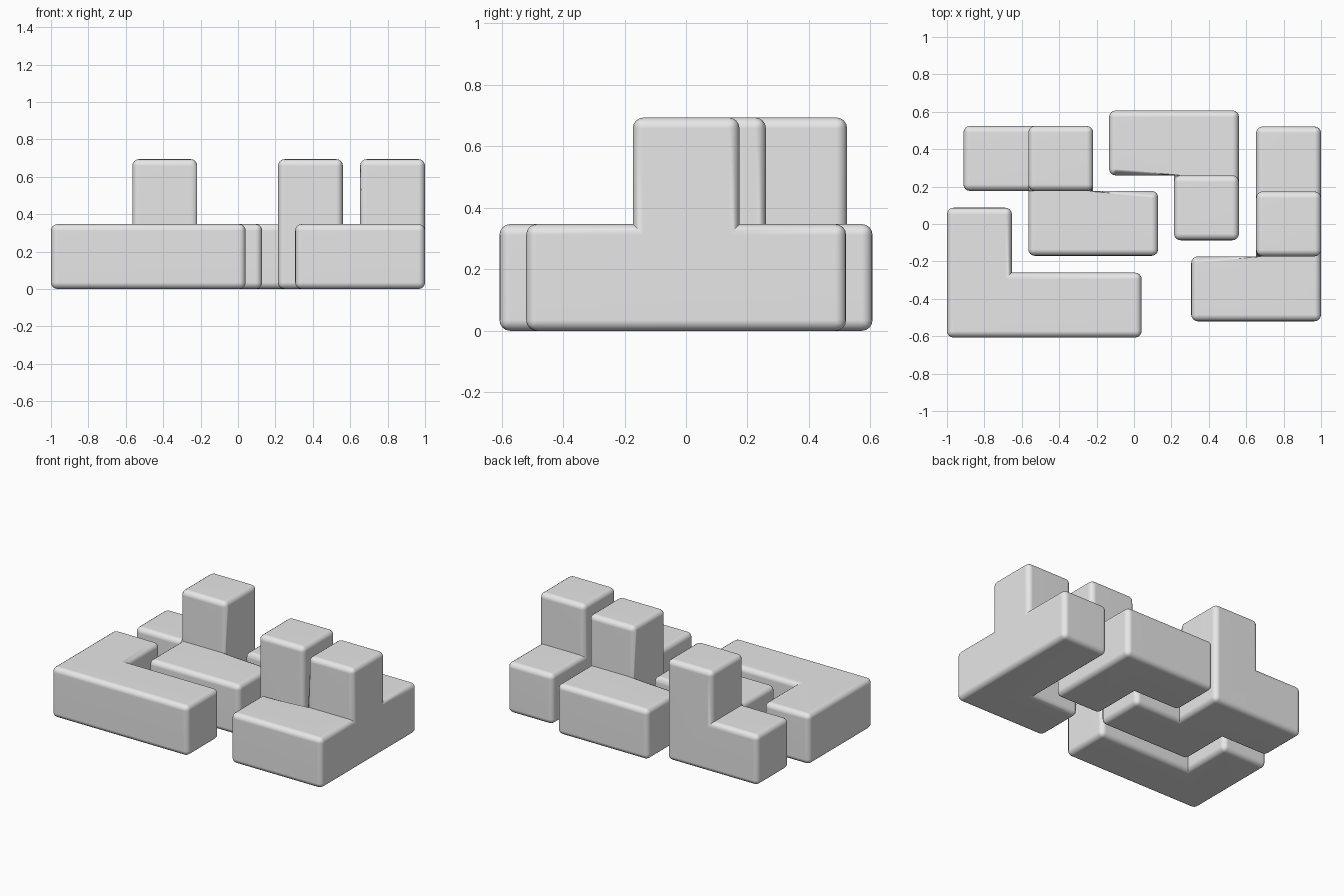
import bpy
import bmesh
import math
from mathutils import Vector

if "Cube" in bpy.data.objects:
    bpy.data.objects.remove(bpy.data.objects["Cube"], do_unlink=True)

CELL = 0.347      # edge length of one puzzle cell
ROUND = 0.035     # radius of the rounded edges

grey = bpy.data.materials.new("light_grey")
grey.use_nodes = True
grey.diffuse_color = (0.8, 0.8, 0.8, 1)
grey.node_tree.nodes["Principled BSDF"].inputs["Base Color"].default_value = (0.8, 0.8, 0.8, 1)


def add_cell_walls(bm, cell, cells):
    """Add the sides of one cell that no neighbouring cell covers."""
    centre = Vector(cell) + Vector((0.5, 0.5, 0.5))
    for axis in range(3):
        for sign in (-1, 1):
            normal = Vector((0, 0, 0))
            normal[axis] = sign
            if tuple(int(c + n) for c, n in zip(cell, normal)) in cells:
                continue
            u = Vector((0, 0, 0))
            u[(axis + 1) % 3] = 0.5
            v = normal.cross(u)
            middle = centre + normal * 0.5
            corners = (middle - u - v, middle + u - v, middle + u + v, middle - u + v)
            bm.faces.new([bm.verts.new(c * CELL) for c in corners])


def puzzle_piece(name, x, y, cells):
    """Join cells into one block with rounded outer edges and crisp inner ones."""
    bm = bmesh.new()
    for cell in cells:
        add_cell_walls(bm, cell, cells)
    bmesh.ops.remove_doubles(bm, verts=bm.verts, dist=0.001)
    bmesh.ops.recalc_face_normals(bm, faces=bm.faces)
    bmesh.ops.dissolve_limit(bm, angle_limit=math.radians(5), verts=bm.verts, edges=bm.edges)
    bm.normal_update()
    outer = [e for e in bm.edges if e.is_manifold and e.calc_face_angle_signed() > 0.5]
    bmesh.ops.bevel(bm, geom=outer, offset=ROUND, offset_type='OFFSET', segments=4,
                    profile=0.5, affect='EDGES', clamp_overlap=True)
    mesh = bpy.data.meshes.new(name)
    bm.to_mesh(mesh)
    bm.free()
    mesh.materials.append(grey)
    piece = bpy.data.objects.new(name, mesh)
    piece.location = (x, y, 0)
    bpy.context.collection.objects.link(piece)

    # smooth roundings, flat sides
    bpy.ops.object.select_all(action='DESELECT')
    piece.select_set(True)
    bpy.context.view_layer.objects.active = piece
    bpy.ops.object.shade_smooth_by_angle(angle=math.radians(40))
    weighted = piece.modifiers.new("flat_sides", 'WEIGHTED_NORMAL')
    weighted.keep_sharp = True


# flat corner piece, front right
puzzle_piece("flat_l_piece", -1, -0.607,
             [(0, 0, 0), (1, 0, 0), (2, 0, 0), (0, 1, 0)])

# zigzag piece with a raised cell, back right
puzzle_piece("zigzag_tower_piece", -0.565, -0.17,
             [(0, 0, 0), (1, 0, 0), (0, 1, 0), (-1, 1, 0), (0, 1, 1)])

# small corner piece with a raised end, back
puzzle_piece("corner_tower_piece", -0.133, 0.26,
             [(0, 0, 0), (1, 0, 0), (1, -1, 0), (1, -1, 1)])

# long corner piece with a raised middle, left
puzzle_piece("long_tower_piece", 0.306, -0.52,
             [(0, 0, 0), (1, 0, 0), (1, 1, 0), (1, 2, 0), (1, 1, 1)])
